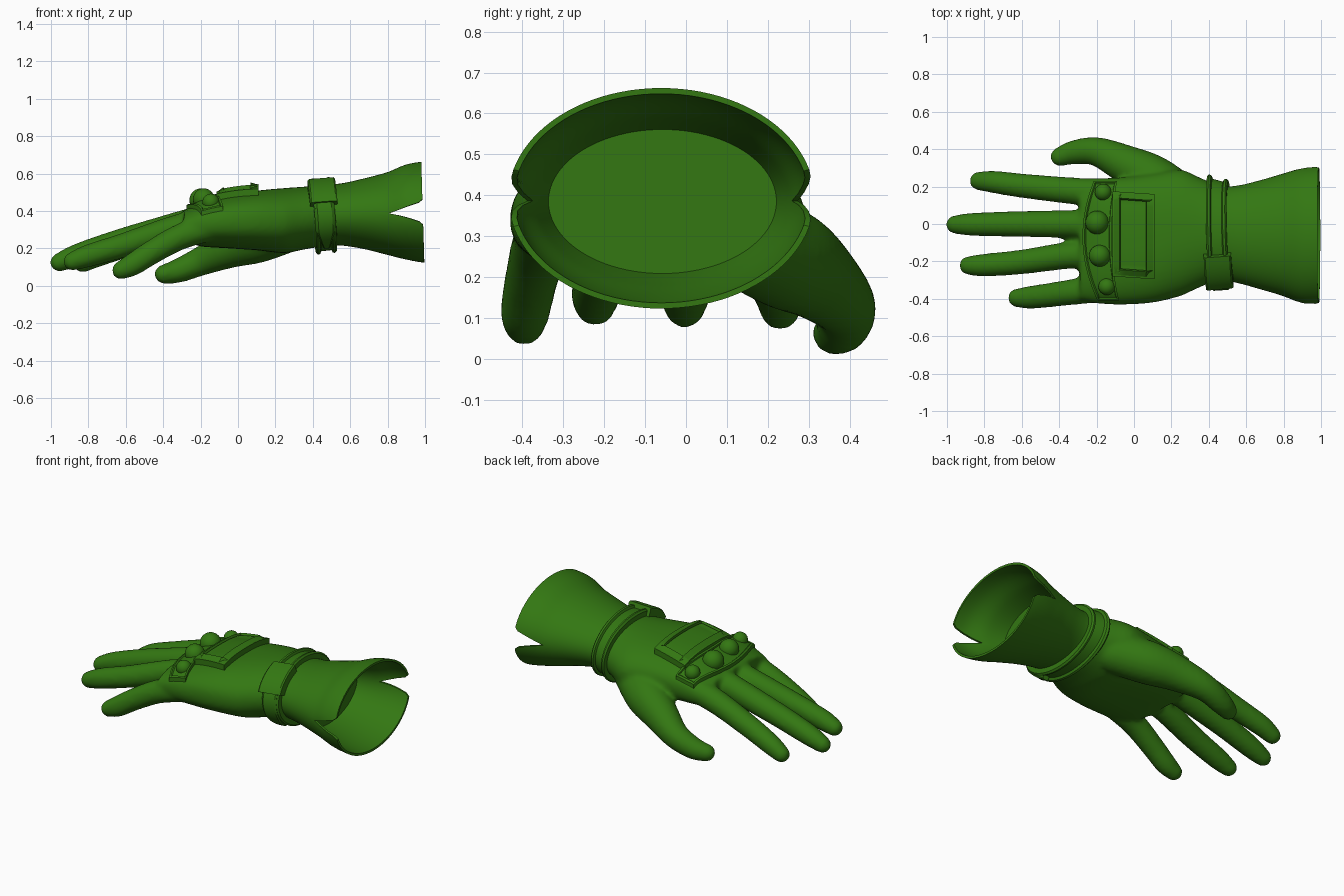
import bpy, bmesh, math
from mathutils import Vector

if "Cube" in bpy.data.objects:
    bpy.data.objects.remove(bpy.data.objects["Cube"])

green = bpy.data.materials.new("green")
green.diffuse_color = (0.033, 0.185, 0.006, 1)
green.use_nodes = True
green.node_tree.nodes["Principled BSDF"].inputs["Base Color"].default_value = green.diffuse_color

# Cross-sections along the arm: x, y min, y max, z min, z max, squareness
SECT = [(-0.29, -0.405, 0.245, 0.235, 0.405, 2.5), (-0.2, -0.425, 0.245, 0.21, 0.447, 2.5),
        (-0.05, -0.43, 0.25, 0.2, 0.485, 2.5), (0.1, -0.42, 0.27, 0.19, 0.508, 2.4),
        (0.25, -0.385, 0.29, 0.175, 0.522, 2.2), (0.36, -0.335, 0.245, 0.195, 0.53, 2.1),
        (0.46, -0.30, 0.205, 0.21, 0.54, 2), (0.55, -0.315, 0.205, 0.215, 0.547, 2),
        (0.68, -0.35, 0.235, 0.195, 0.575, 2), (0.8, -0.385, 0.27, 0.165, 0.607, 2),
        (0.9, -0.425, 0.30, 0.14, 0.648, 2), (1.0, -0.435, 0.315, 0.123, 0.664, 2)]


def hermite(pts, t):
    """Smooth curve through pts, t counted in points."""
    i = max(0, min(int(t), len(pts) - 2))
    f = t - i
    p = [pts[max(0, min(k, len(pts) - 1))] for k in range(i - 1, i + 3)]
    out = []
    for a, b, c, d in zip(*p):
        m0, m1 = (c - a) / 2, (d - b) / 2
        out.append(b + f * m0 + f * f * (3 * (c - b) - 2 * m0 - m1) + f ** 3 * (2 * (b - c) + m0 + m1))
    return out


def section(x):
    x = max(SECT[0][0], min(x, SECT[-1][0]))
    i = 0
    while i < len(SECT) - 2 and x > SECT[i + 1][0]:
        i += 1
    t = i + (x - SECT[i][0]) / (SECT[i + 1][0] - SECT[i][0])
    _, y0, y1, z0, z1, n = hermite(SECT, t)
    return (y0 + y1) / 2, (y1 - y0) / 2, (z0 + z1) / 2, (z1 - z0) / 2, n


def around(x, a, off=0.0):
    """Point on the arm surface at angle a, pushed out by off."""
    yc, ry, zc, rz, n = section(x)
    c, s = math.cos(a), math.sin(a)
    return Vector((x, yc + (ry + off) * math.copysign(abs(c) ** (2 / n), c),
                   zc + (rz + off) * math.copysign(abs(s) ** (2 / n), s)))


def top_z(x, y):
    yc, ry, zc, rz, n = section(x)
    return zc + rz * (1 - min(abs(y - yc) / ry, 0.955) ** n) ** (1 / n)


def loft(bm, rings, caps=True, loop=False):
    vs = [[bm.verts.new(p) for p in r] for r in rings]
    n = len(vs[0])
    for a, b in zip(vs, vs[1:] + vs[:1] if loop else vs[1:]):
        for j in range(n):
            bm.faces.new((a[j], a[(j + 1) % n], b[(j + 1) % n], b[j]))
    if caps:
        bm.faces.new(vs[0])
        bm.faces.new(vs[-1])


def finish(bm, name, angle=35):
    bmesh.ops.recalc_face_normals(bm, faces=bm.faces)
    me = bpy.data.meshes.new(name)
    bm.to_mesh(me)
    bm.free()
    me.materials.append(green)
    ob = bpy.data.objects.new(name, me)
    bpy.context.collection.objects.link(ob)
    bpy.ops.object.select_all(action='DESELECT')
    ob.select_set(True)
    bpy.context.view_layer.objects.active = ob
    bpy.ops.object.shade_smooth_by_angle(angle=math.radians(angle))
    return ob


def tube(bm, pts, seg=20, per=6):
    """Round-ended tube through (x, y, z, radius) points."""
    n = (len(pts) - 1) * per
    s = [hermite(pts, i / per) for i in range(n + 1)]
    cen, rad = [Vector(p[:3]) for p in s], [p[3] for p in s]
    t0, t1 = (cen[1] - cen[0]).normalized(), (cen[-1] - cen[-2]).normalized()
    caps = [math.radians(k) for k in (20, 40, 60, 75, 85)]
    path = [(cen[0] - t0 * rad[0] * math.sin(a), rad[0] * math.cos(a), t0) for a in reversed(caps)]
    for i in range(n + 1):
        path.append((cen[i], rad[i], (cen[min(i + 1, n)] - cen[max(i - 1, 0)]).normalized()))
    path += [(cen[-1] + t1 * rad[-1] * math.sin(a), rad[-1] * math.cos(a), t1) for a in caps]
    rings = []
    for c, r, t in path:
        u = t.cross(Vector((0, 0, 1))).normalized()
        w = u.cross(t)
        rings.append([c + r * (u * math.cos(k * math.tau / seg) + w * math.sin(k * math.tau / seg))
                      for k in range(seg)])
    loft(bm, rings)


# Hand: palm, fingers and thumb fused into one skin
bm = bmesh.new()
loft(bm, [[around(-0.29 + 0.8 * i / 40, k * math.tau / 48) for k in range(48)] for i in range(41)])
fingers = [
    [(-0.18, 0.165, 0.335, 0.076), (-0.36, 0.18, 0.295, 0.071), (-0.6, 0.205, 0.215, 0.065),
     (-0.75, 0.225, 0.16, 0.06), (-0.83, 0.23, 0.12, 0.05)],
    [(-0.18, 0.0, 0.36, 0.076), (-0.38, 0.0, 0.305, 0.074), (-0.65, 0.0, 0.23, 0.068),
     (-0.86, -0.002, 0.162, 0.062), (-0.955, -0.003, 0.125, 0.05)],
    [(-0.18, -0.155, 0.345, 0.076), (-0.37, -0.17, 0.295, 0.072), (-0.6, -0.203, 0.22, 0.066),
     (-0.8, -0.22, 0.16, 0.061), (-0.885, -0.222, 0.13, 0.05)],
    [(-0.12, -0.34, 0.32, 0.075), (-0.3, -0.36, 0.265, 0.07), (-0.45, -0.38, 0.185, 0.065),
     (-0.56, -0.393, 0.115, 0.061), (-0.625, -0.395, 0.083, 0.05)],
    [(0.26, 0.14, 0.295, 0.12), (0.1, 0.245, 0.245, 0.125), (-0.05, 0.322, 0.195, 0.103),
     (-0.2, 0.387, 0.13, 0.078), (-0.32, 0.383, 0.08, 0.065), (-0.395, 0.36, 0.062, 0.052)]]
for f in fingers:
    tube(bm, f)
hand = finish(bm, "hand")
rm = hand.modifiers.new("fuse", 'REMESH')
rm.mode = 'VOXEL'
rm.voxel_size = 0.013
rm.use_smooth_shade = True
sm = hand.modifiers.new("soften", 'SMOOTH')
sm.factor = 0.5
sm.iterations = 8

# Flared cuff: hollow, with a V notch on both sides
SEG = 96


def cuff_ring(t, off):
    ring = []
    for k in range(SEG):
        a = k * math.tau / SEG
        d = min(abs(math.remainder(a, math.tau)), abs(math.remainder(a - math.pi, math.tau)))
        end = 0.988 - 0.008 * math.sin(a) - 0.18 * max(0, 1 - d / 0.22)
        ring.append(around(0.46 + (end - 0.46) * t, a, off))
    return ring


bm = bmesh.new()
rings = [cuff_ring(i / 24, 0) for i in range(25)]
rings += [cuff_ring(1 - i / 24, -0.014) for i in range(13)]
rings.append([around(0.68, k * math.tau / SEG, -0.014) for k in range(SEG)])
loft(bm, rings)
finish(bm, "cuff")


# Wrist strap with two raised edges
def strap_x(a):
    return 0.457 - 0.016 * math.sin(a) - 0.008 * math.cos(a)


PROFILE = [(-0.055, -0.03), (-0.055, 0.03), (-0.046, 0.04), (-0.034, 0.038), (-0.028, 0.024),
           (0.028, 0.024), (0.034, 0.038), (0.046, 0.04), (0.055, 0.03), (0.055, -0.03)]
bm = bmesh.new()
loft(bm, [[around(strap_x(k * math.tau / 72) + dx, k * math.tau / 72, off) for dx, off in PROFILE]
          for k in range(72)], caps=False, loop=True)
finish(bm, "wrist_strap")


def wrapped(name, a0, a1, half, low, high, taper=0.0):
    """Block bent around the wrist between two angles (degrees)."""
    bm = bmesh.new()
    rings = []
    for i in range(13):
        a = math.radians(a0 + (a1 - a0) * i / 12)
        w = half * (1 - taper * max(0, i / 12 - 0.6) / 0.4)
        x, b = strap_x(a), 0.008
        rings.append([around(x + dx, a, o) for dx, o in
                      ((-w, low), (-w, high - b), (-w + b, high), (w - b, high), (w, high - b), (w, low))])
    loft(bm, rings)
    finish(bm, name, 30)


wrapped("buckle", 113, 160, 0.073, -0.01, 0.055)
wrapped("strap_end", 158, 236, 0.046, 0, 0.05, 0.6)


def plate(name, shape, nu, nv, high, frame, depth):
    """Plate following the back of the hand, with a sunken middle."""
    bm = bmesh.new()
    grids = []
    for h in (-0.04, high):
        pts = [[shape(i / nu, j / nv) for j in range(nv + 1)] for i in range(nu + 1)]
        grids.append([[bm.verts.new((x, y, top_z(x, y) + h)) for x, y in row] for row in pts])
    tops = []
    for g in grids:
        tops = [bm.faces.new((g[i][j], g[i + 1][j], g[i + 1][j + 1], g[i][j + 1]))
                for i in range(nu) for j in range(nv)]
    border = [(i, 0) for i in range(nu)] + [(nu, j) for j in range(nv)]
    border += [(i, nv) for i in range(nu, 0, -1)] + [(0, j) for j in range(nv, 0, -1)]
    lo, hi = grids
    for (i, j), (k, m) in zip(border, border[1:] + border[:1]):
        bm.faces.new((lo[i][j], lo[k][m], hi[k][m], hi[i][j]))
    bmesh.ops.recalc_face_normals(bm, faces=bm.faces)
    bmesh.ops.inset_region(bm, faces=tops, thickness=frame, depth=0)
    bmesh.ops.inset_region(bm, faces=tops, thickness=0.004, depth=-depth)
    finish(bm, name, 30)


def knuckle_shape(u, v):
    y = -0.41 + 0.64 * v
    bow = 1 - (2 * v - 1) ** 2
    left, right = -0.195 - 0.02 * v - 0.07 * bow, -0.08 - 0.01 * v - 0.035 * bow
    return left + (right - left) * u, y


def back_shape(u, v):
    return -0.115 + 0.225 * u, -0.295 + 0.455 * v + 0.015 * (1 - u)


plate("knuckle_plate", knuckle_shape, 6, 28, 0.022, 0.012, 0.008)
plate("back_plate", back_shape, 10, 20, 0.034, 0.045, 0.014)

# Domed studs on the knuckles
for i, (x, y, r) in enumerate([(-0.165, 0.17, 0.045), (-0.197, 0.008, 0.063),
                               (-0.183, -0.17, 0.058), (-0.145, -0.335, 0.045)]):
    bm = bmesh.new()
    bmesh.ops.create_uvsphere(bm, u_segments=24, v_segments=14, radius=r)
    bmesh.ops.translate(bm, verts=bm.verts, vec=(x, y, top_z(x, y) + 0.012))
    finish(bm, "knuckle_stud_%d" % (i + 1), 60)
